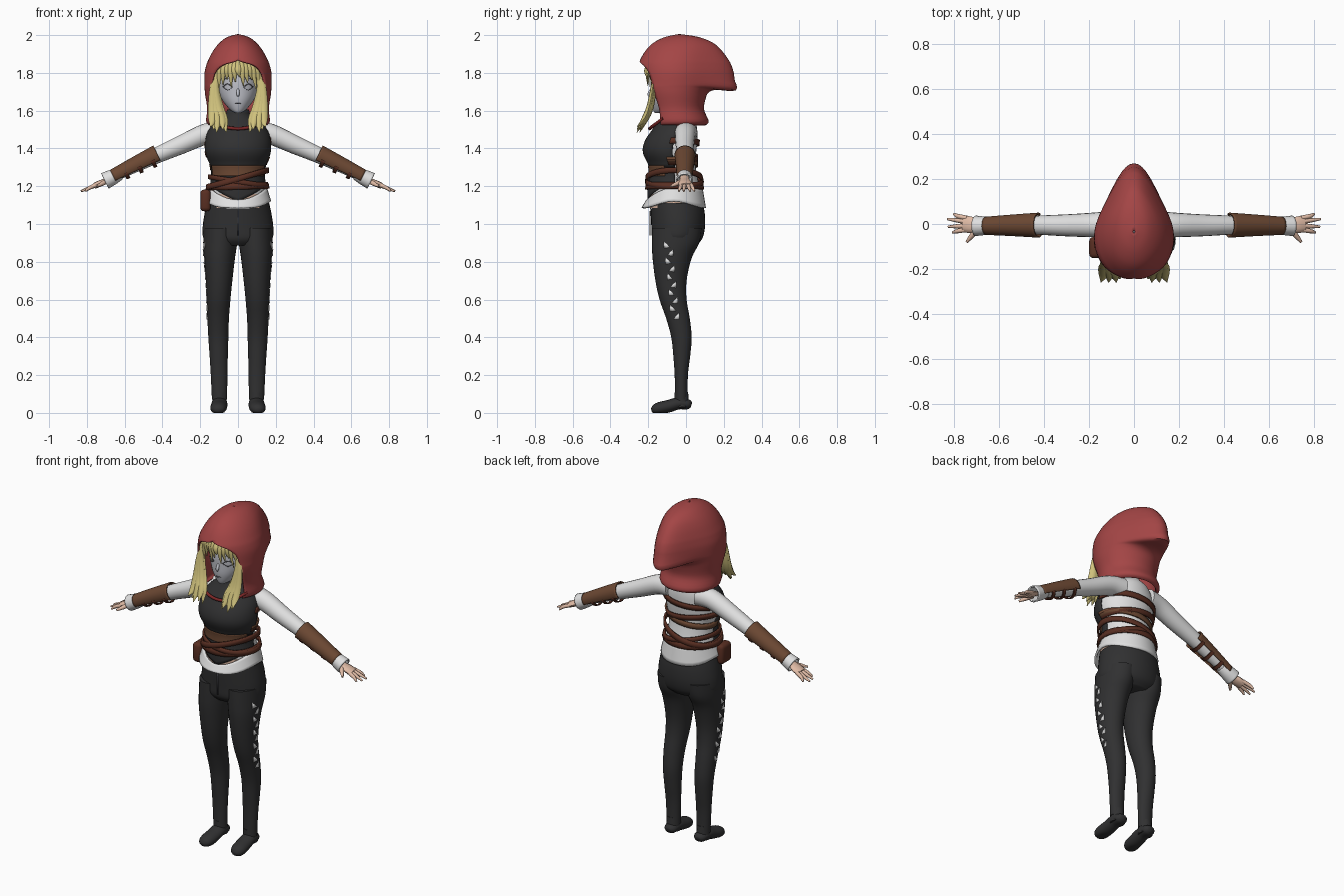
import bpy, bmesh
from math import sin, cos, pi, radians
from mathutils import Vector

if "Cube" in bpy.data.objects:
    bpy.data.objects.remove(bpy.data.objects["Cube"])


def colour(name, r, g, b):
    m = bpy.data.materials.new(name)
    m.use_nodes = True
    m.diffuse_color = (r, g, b, 1)
    p = m.node_tree.nodes["Principled BSDF"]
    p.inputs["Base Color"].default_value = (r, g, b, 1)
    p.inputs["Roughness"].default_value = 0.8
    return m


RED = colour("hood red", .37, .06, .06)
DARK = colour("charcoal", .03, .03, .031)
WHITE = colour("shirt white", .75, .75, .75)
FACE = colour("pale grey", .52, .53, .58)
SKIN = colour("skin", .75, .5, .38)
BLOND = colour("blond", .62, .53, .2)
LEATHER = colour("leather brown", .15, .065, .033)
BELT = colour("belt brown", .1, .028, .016)
LINE = colour("slate line", .12, .12, .14)
CORD = colour("cord red", .2, .02, .02)


# ---- helpers -------------------------------------------------------------
def dense(rows, k=4):
    """Smooth curve through rows of numbers."""
    out = []
    for i in range(len(rows) - 1):
        quad = [rows[min(max(i + d, 0), len(rows) - 1)] for d in (-1, 0, 1, 2)]
        for j in range(k):
            t = j / k
            out.append(tuple(.5 * (2*b + (c-a)*t + (2*a-5*b+4*c-d)*t*t + (3*b-a-3*c+d)*t**3)
                             for a, b, c, d in zip(*quad)))
    return out + [tuple(rows[-1])]


def look(rows, key):
    """Row at a given first value."""
    for a, b in zip(rows, rows[1:]):
        if key <= b[0]:
            t = max(0, (key - a[0]) / (b[0] - a[0]))
            return tuple(p + (q - p) * t for p, q in zip(a, b))
    return rows[-1]


def surf(row, th, off=0):
    """Point on an oval row (z, centre x, half width, front y, back y); th = 0 is the front."""
    z, cx, rx, yf, yb = row[:5]
    return Vector((cx + (rx + off) * sin(th), (yf + yb) / 2 - ((yb - yf) / 2 + off) * cos(th), z))


def span(a, b, n):
    return [a + (b - a) * i / n for i in range(n + 1)]


def grid(name, rings, mat, closed=True, caps=True, mirror=False, thick=0):
    bm = bmesh.new()
    vs = [[bm.verts.new(p) for p in r] for r in rings]
    n = len(vs[0])
    for a, b in zip(vs, vs[1:]):
        for i in range(n if closed else n - 1):
            j = (i + 1) % n
            bm.faces.new((a[i], a[j], b[j], b[i]))
    if caps and closed:
        bm.faces.new(vs[0])
        bm.faces.new(vs[-1])
    bmesh.ops.remove_doubles(bm, verts=bm.verts, dist=1e-4)
    bmesh.ops.recalc_face_normals(bm, faces=bm.faces)
    me = bpy.data.meshes.new(name)
    bm.to_mesh(me)
    bm.free()
    me.materials.append(mat)
    me.shade_smooth()
    me.set_sharp_from_angle(angle=radians(50))
    ob = bpy.data.objects.new(name, me)
    bpy.context.collection.objects.link(ob)
    if thick:
        s = ob.modifiers.new("thickness", 'SOLIDIFY')
        s.thickness, s.offset = thick, 0
    if mirror:
        ob.modifiers.new("mirror", 'MIRROR')
    return ob


CIRCLE = [2 * pi * i / 32 for i in range(32)]


def loft(name, rows, mat, off=0, **kw):
    return grid(name, [[surf(r, t, off) for t in CIRCLE] for r in rows], mat, **kw)


def tube(name, pts, mat, ref=(0, 0, 1), flat=1, n=12, k=4, arc=None, **kw):
    """Round sweep along (x, y, z, radius) points; arc limits it to a shell."""
    pts = dense(pts, k)
    angles = [radians(a) for a in span(*arc, n)] if arc else [2 * pi * i / n for i in range(n)]
    rings = []
    for i, p in enumerate(pts):
        t = Vector(pts[min(i + 1, len(pts) - 1)][:3]) - Vector(pts[max(i - 1, 0)][:3])
        u = t.cross(Vector(ref)).normalized()
        v = u.cross(t).normalized()
        rings.append([Vector(p[:3]) + p[3] * (cos(a) * u + flat * sin(a) * v) for a in angles])
    return grid(name, rings, mat, closed=not arc, **kw)


# ---- torso ---------------------------------------------------------------
body = dense([(1.08, 0, .157, -.19, .085), (1.18, 0, .143, -.195, .075), (1.25, 0, .134, -.185, .06),
              (1.31, 0, .138, -.188, .05), (1.35, 0, .155, -.208, .05), (1.39, 0, .165, -.22, .055),
              (1.44, 0, .163, -.208, .06), (1.49, 0, .15, -.175, .06), (1.54, 0, .11, -.14, .05),
              (1.58, 0, .055, -.115, .02), (1.64, 0, .045, -.11, 0)])
loft("shirt", body, WHITE)
loft("waist_skin", [look(body, z) for z in (1.085, 1.16)], SKIN, off=.004)


def panel(name, z0, z1, half, off, mat, dip=lambda t: 0, steps=10, thick=.006):
    """Front wrap following the torso; dip lowers the bottom edge."""
    grid(name, [[surf(look(body, z - dip(t) * (z1 - z) / (z1 - z0)), t, off)
                 for t in span(-half, half, 28)] for z in span(z0, z1, steps)],
         mat, closed=False, thick=thick)


panel("vest", 1.3, 1.605, 1.65, .007, DARK, steps=16)
panel("corset", 1.19, 1.31, 1.6, .006, DARK, dip=lambda t: .07 * max(0, 1 - abs(t)))
panel("midriff_band", 1.255, 1.31, 1.2, .011, LEATHER)

hem = []
for w in span(0, 1, 5):
    ring = []
    for t in CIRCLE:
        z = (1.19 - .065 * max(0, cos(t)) ** 2) * (1 - w) + (1.085 + .035 * sin(t) ** 4) * w
        ring.append(surf((z, 0, .148 + .022 * w, -.205 - .025 * w, .082 + .018 * w), t))
    hem.append(ring)
grid("shirt_hem", hem, WHITE, caps=False, thick=.012)


def strap(name, z, tilt, t0=0, t1=2 * pi, width=.03, off=.017, mat=BELT):
    grid(name, [[surf(look(body, z + tilt * sin(t) + w * width), t, off) for t in span(t0, t1, 48)]
                for w in (-.5, 0, .5)], mat, closed=False, thick=.01)


strap("waist_belt", 1.2, .004, width=.035)
strap("cross_belt_up", 1.24, .045, off=.024)
strap("cross_belt_down", 1.225, -.025, off=.02, width=.025)
strap("back_strap_top", 1.43, .012, 1.5, 2 * pi - 1.5, off=.008)
strap("back_strap_middle", 1.35, -.02, 1.4, 2 * pi - 1.4, off=.008)
strap("back_strap_low", 1.32, .02, 1.4, 2 * pi - 1.4, off=.008, mat=LEATHER)

bpy.ops.mesh.primitive_cube_add(size=1, location=(-.172, -.105, 1.125))
pouch = bpy.context.object
pouch.name = "pouch"
pouch.scale = (.055, .095, .115)
bpy.ops.object.transform_apply(location=False, rotation=False)
pouch.data.materials.append(BELT)
bev = pouch.modifiers.new("round", 'BEVEL')
bev.width, bev.segments = .02, 3
pouch.data.shade_smooth()

# ---- trousers and feet ---------------------------------------------------
loft("trouser_hips", dense([(.885, 0, .12, -.15, .05), (.92, 0, .18, -.178, .085), (.98, 0, .187, -.183, .1),
                            (1.05, 0, .178, -.187, .1), (1.11, 0, .165, -.19, .09)]), DARK)
leg = dense([(.07, .098, .04, -.058, .008), (.2, .1, .044, -.06, .01), (.3, .102, .048, -.067, .022),
             (.4, .104, .053, -.078, .03), (.5, .105, .057, -.105, .02), (.6, .103, .063, -.14, .003),
             (.7, .1, .07, -.162, .003), (.82, .098, .082, -.177, .03), (.9, .094, .09, -.18, .07),
             (.98, .09, .092, -.18, .085)])
loft("trouser_leg", leg, DARK, mirror=True)
tube("foot", [(.097, .028, .04, .02), (.097, .01, .045, .036), (.098, -.04, .05, .042), (.1, -.09, .036, .044),
              (.104, -.14, .025, .043), (.107, -.17, .018, .032), (.108, -.183, .016, .012)],
     DARK, flat=.75, n=16, mirror=True)
for ob in (bpy.data.objects["foot"],):      # flatten the sole
    for v in ob.data.vertices:
        v.co.z = max(v.co.z, 0)
tube("ankle", [(.098, -.025, .11, .036), (.098, -.022, .03, .04)], DARK, ref=(0, 1, 0), mirror=True)

# open triangles down the outer thigh
for i in range(10):
    z = .89 - i * .042
    y = -.1 + .004 * i + (.012 if i % 2 else 0)

    def on_leg(dy, dz):
        r = look(leg, z + dz)
        mid, half = (r[3] + r[4]) / 2, (r[4] - r[3]) / 2
        return Vector((r[1] + r[2] * max(0, 1 - ((y + dy - mid) / half) ** 2) ** .5 + .002, y + dy, z + dz))
    s = .015 if i % 2 else -.015
    grid("thigh_slit", [[on_leg(-s, -.014), on_leg(s, -.018)], [on_leg(s, .018)] * 2],
         WHITE, closed=False, mirror=True, thick=.004)

# trouser fly and button
grid("fly_seam", [[surf((z, 0, .187, -.19, .1), t) for t in (-.015, .015)] for z in (.94, 1.07)],
     LINE, closed=False, thick=.004)

# ---- arms ----------------------------------------------------------------
arm = [(.09, 0, 1.485, .06), (.175, -.004, 1.475, .055), (.3, -.006, 1.42, .049), (.43, -.005, 1.363, .042),
       (.55, -.006, 1.305, .034), (.66, -.008, 1.25, .027)]
tube("sleeve", arm, WHITE, n=20, mirror=True)


def arm_part(x0, x1, extra):
    return [p[:3] + (p[3] + extra,) for p in (look(arm, x) for x in span(x0, x1, 4))]


tube("bracer", arm_part(.425, .66, .01), LEATHER, n=24, arc=(-35, 205), mirror=True, thick=.007)
for x in (.45, .52, .59):
    tube("bracer_lace", arm_part(x, x + .018, .011), BELT, arc=(195, 345), mirror=True, thick=.006)
tube("cuff", [(.625, -.008, 1.268, .03), (.66, -.008, 1.25, .037), (.705, -.008, 1.228, .042)],
     WHITE, n=16, caps=False, mirror=True, thick=.007)
tube("palm", [(.65, -.008, 1.255, .022), (.69, -.007, 1.234, .026), (.73, -.003, 1.215, .037),
              (.76, 0, 1.202, .034)], SKIN, flat=.45, mirror=True)
for tip_x, tip_y, root_y in ((.803, .045, .026), (.832, .022, .01), (.828, -.012, -.008), (.808, -.038, -.025)):
    tube("finger", [(.745, root_y, 1.208, .011), (.785, (root_y + tip_y) / 2, 1.192, .01),
                    (tip_x, tip_y, 1.174, .005)], SKIN, n=8, mirror=True)
tube("thumb", [(.695, -.02, 1.228, .014), (.72, -.05, 1.213, .012), (.745, -.08, 1.2, .006)],
     SKIN, n=8, mirror=True)

# ---- head ----------------------------------------------------------------
head = dense([(1.588, 0, .015, -.165, -.12), (1.605, 0, .042, -.175, -.07), (1.65, 0, .08, -.186, 0),
              (1.7, 0, .103, -.188, .04), (1.76, 0, .112, -.187, .07), (1.82, 0, .1, -.172, .07),
              (1.87, 0, .055, -.12, .04)])
loft("head", head, FACE)
tube("nose", [(0, -.18, 1.72, .006), (0, -.195, 1.69, .009), (0, -.196, 1.675, .004)], FACE,
     ref=(0, 1, 0), n=10)


def face_line(name, z, arch, t0, t1, width, mirror=True):
    ts = span(t0, t1, 10)
    grid(name, [[surf(look(head, z + w + arch * sin(pi * i / 10)), t, .002) for i, t in enumerate(ts)]
                for w in (0, width)], LINE, closed=False, mirror=mirror, thick=.003)


face_line("upper_lash", 1.722, .016, .27, .8, .005)
face_line("lower_lash", 1.72, -.012, .32, .75, .003)
face_line("brow", 1.762, .008, .25, .75, .003)
face_line("mouth", 1.637, -.002, -.2, .2, .004, mirror=False)

# ---- hair ----------------------------------------------------------------
grid("hair_cap", [[surf(look(head, z), t, .012) for t in CIRCLE] for z in span(1.8, 1.87, 5)], BLOND)
for i in range(11):                          # fringe
    x = -.1 + .02 * i
    tip = 1.735 + .022 * (i % 3) - .25 * abs(x)
    tube("fringe_lock", [(x * .7, -.165, 1.875, .014), (x * .95, -.212 + abs(x) * .3, 1.82, .017),
                         (x * 1.1 + .008, -.21 + abs(x) * .4, tip, .002)],
         BLOND, ref=(0, 1, 0), flat=.5, n=8)
for i in range(6):                           # long side locks
    f = i / 5
    wave = .01 * (i % 2)
    tube("side_lock", [(.095 + .01 * f, -.15 - wave, 1.83, .014), (.118 + .012 * f, -.165 - wave, 1.73, .018),
                       (.1 + .035 * f, -.185 - wave, 1.62, .024), (.075 + .06 * f, -.215 - wave, 1.55, .022),
                       (.062 + .085 * f, -.245 - wave * 1.5, 1.485 + .015 * (i % 3), .002)],
         BLOND, ref=(0, 1, 0), flat=.6, n=8, mirror=True)

# ---- hood: oval rows plus peak length at the back and opening angle ------
hood = dense([(1.527, 0, .148, -.195, .1, 0, 55), (1.545, 0, .164, -.2, .115, 0, 55),
              (1.61, 0, .158, -.205, .09, 0, 56), (1.685, 0, .169, -.235, .105, 0, 55),
              (1.722, 0, .172, -.25, .12, .03, 54), (1.745, 0, .173, -.25, .125, .135, 52),
              (1.8, 0, .172, -.25, .13, .118, 45), (1.84, 0, .163, -.248, .13, .105, 30),
              (1.868, 0, .152, -.238, .13, .09, 0), (1.915, 0, .127, -.21, .125, .06, 0),
              (1.955, 0, .095, -.17, .11, .03, 0), (1.985, 0, .055, -.11, .065, 0, 0),
              (2, 0, .004, -.04, -.03, 0, 0)])
rings = []
for row in hood:
    tail, gap = max(0, row[5]), radians(max(0, row[6]))
    ring = []
    for t in span(gap, 2 * pi - gap, 48):
        p = surf(row, t)
        k = max(0, -cos(t)) ** 5 * tail
        ring.append(p + Vector((0, k, -.25 * k if row[0] < 1.8 else 0)))
    rings.append(ring)
grid("hood", rings, RED, closed=False, thick=.01)

# cord joining the hood across the chest
tube("hood_cord", [(s * .145, -.12, 1.56, .009) if abs(s) == 1 else
                   (s * .145, -.192 + .05 * s * s, 1.505 + .04 * s * s, .009) for s in (-1, -.6, 0, .6, 1)],
     CORD, n=8)
